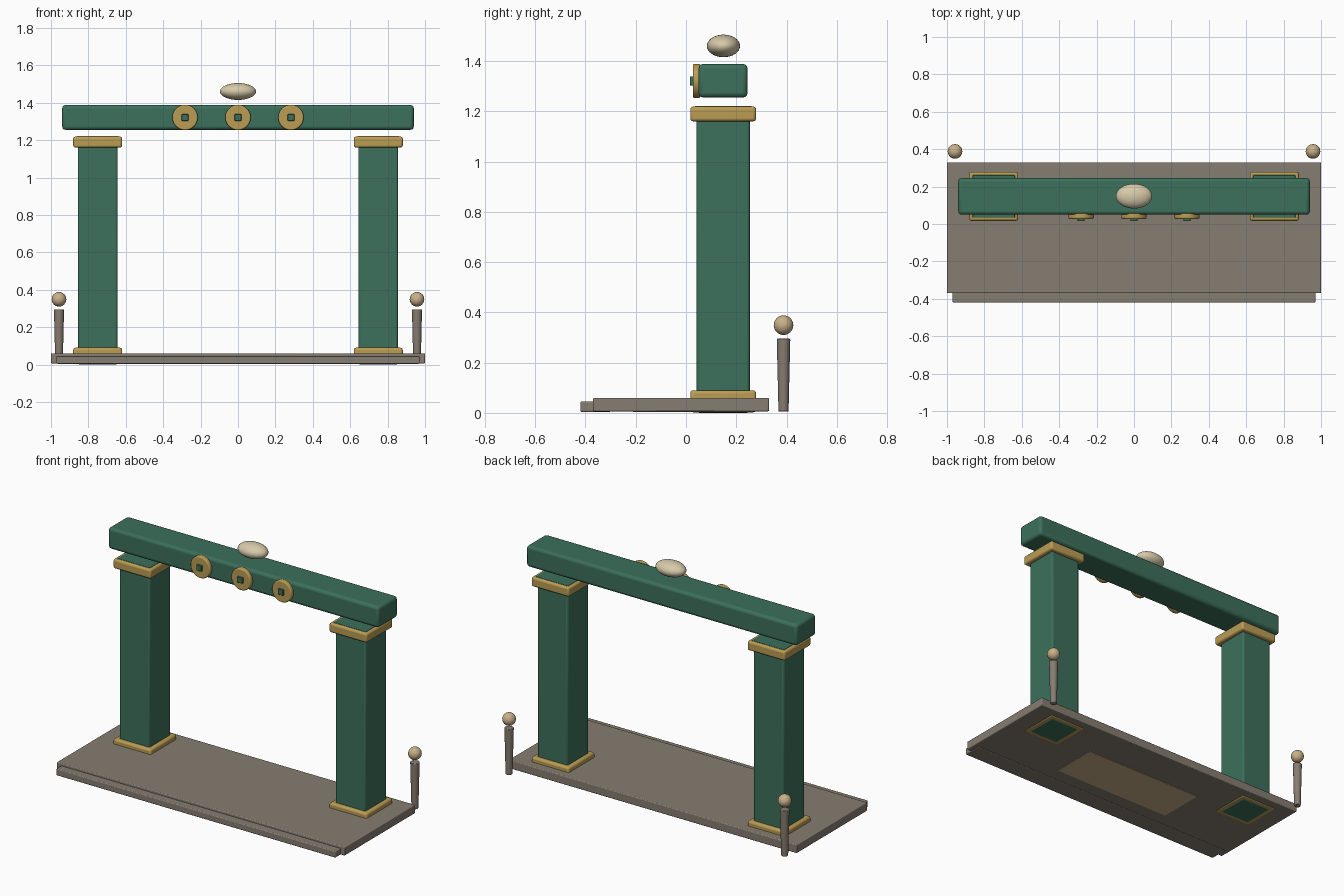
import bpy, math

if "Cube" in bpy.data.objects:
    bpy.data.objects.remove(bpy.data.objects["Cube"])


def material(name, rgb):
    m = bpy.data.materials.new(name)
    m.diffuse_color = (*rgb, 1)
    m.use_nodes = True
    m.node_tree.nodes["Principled BSDF"].inputs["Base Color"].default_value = m.diffuse_color
    return m


GREEN = material("green_paint", (0.045, 0.16, 0.105))
GOLD = material("gold_trim", (0.50, 0.34, 0.09))
STONE = material("stone", (0.24, 0.205, 0.165))
TAN = material("tan", (0.58, 0.44, 0.25))
CREAM = material("cream", (0.68, 0.59, 0.40))


def finish(name, mat, bevel=0, segments=3):
    ob = bpy.context.object
    ob.name = name
    ob.data.materials.append(mat)
    bpy.ops.object.transform_apply(location=False, rotation=True, scale=True)
    if bevel:
        b = ob.modifiers.new("bevel", 'BEVEL')
        b.width, b.segments, b.limit_method = bevel, segments, 'ANGLE'
    bpy.ops.object.shade_smooth_by_angle(angle=math.radians(35))
    return ob


def box(name, lo, hi, mat, bevel=0.005):
    bpy.ops.mesh.primitive_cube_add(size=1, location=[(a + b) / 2 for a, b in zip(lo, hi)])
    bpy.context.object.scale = [b - a for a, b in zip(lo, hi)]
    return finish(name, mat, bevel)


def square_block(name, x, half, z0, z1, mat, bevel):
    # square block centred on the pillar line
    return box(name, (x - half, 0.148 - half, z0), (x + half, 0.148 + half, z1), mat, bevel)


def ellipsoid(name, loc, radii, mat):
    bpy.ops.mesh.primitive_uv_sphere_add(segments=32, ring_count=16, radius=1, location=loc)
    bpy.context.object.scale = radii
    return finish(name, mat)


# Platform, front step and underside panel
box("platform", (-1, -0.37, 0.006), (1, 0.33, 0.06), STONE)
box("front_step", (-0.97, -0.42, 0.004), (0.97, -0.30, 0.045), STONE)
box("underside_panel", (-0.42, -0.21, 0.003), (0.42, 0.09, 0.03), TAN, 0)

for side, x in (("left", -0.75), ("right", 0.75)):
    # Pillar with gold base and capital
    square_block(side + "_pillar", x, 0.106, 0.0, 1.17, GREEN, 0.012)
    square_block(side + "_pillar_base", x, 0.131, 0.002, 0.09, GOLD, 0.012)
    square_block(side + "_capital", x, 0.131, 1.16, 1.219, GOLD, 0.012)
    square_block(side + "_capital_inlay", x, 0.113, 1.18, 1.221, GREEN, 0.002)

    # Rear post with ball finial
    px = math.copysign(0.957, x)
    bpy.ops.mesh.primitive_cone_add(vertices=24, radius1=0.02, radius2=0.027, depth=0.29,
                                    location=(px, 0.388, 0.15))
    finish(side + "_post", STONE, 0.003, 2)
    ellipsoid(side + "_post_ball", (px, 0.388, 0.349), (0.039,) * 3, TAN)

# Crossbeam
box("crossbeam", (-0.94, 0.05, 1.255), (0.94, 0.245, 1.388), GREEN, 0.018)

# Round medallions with square centres
for i, x in enumerate((-0.283, 0, 0.283)):
    bpy.ops.mesh.primitive_cylinder_add(vertices=40, radius=0.068, depth=0.03,
                                        location=(x, 0.042, 1.321),
                                        rotation=(math.pi / 2, 0, 0))
    finish(f"medallion_{i + 1}", GOLD, 0.007)
    box(f"medallion_centre_{i + 1}", (x - 0.018, 0.015, 1.303), (x + 0.018, 0.035, 1.339), GREEN, 0.003)

# Floating top ornament
ellipsoid("top_ornament", (0, 0.149, 1.46), (0.097, 0.066, 0.045), CREAM)
